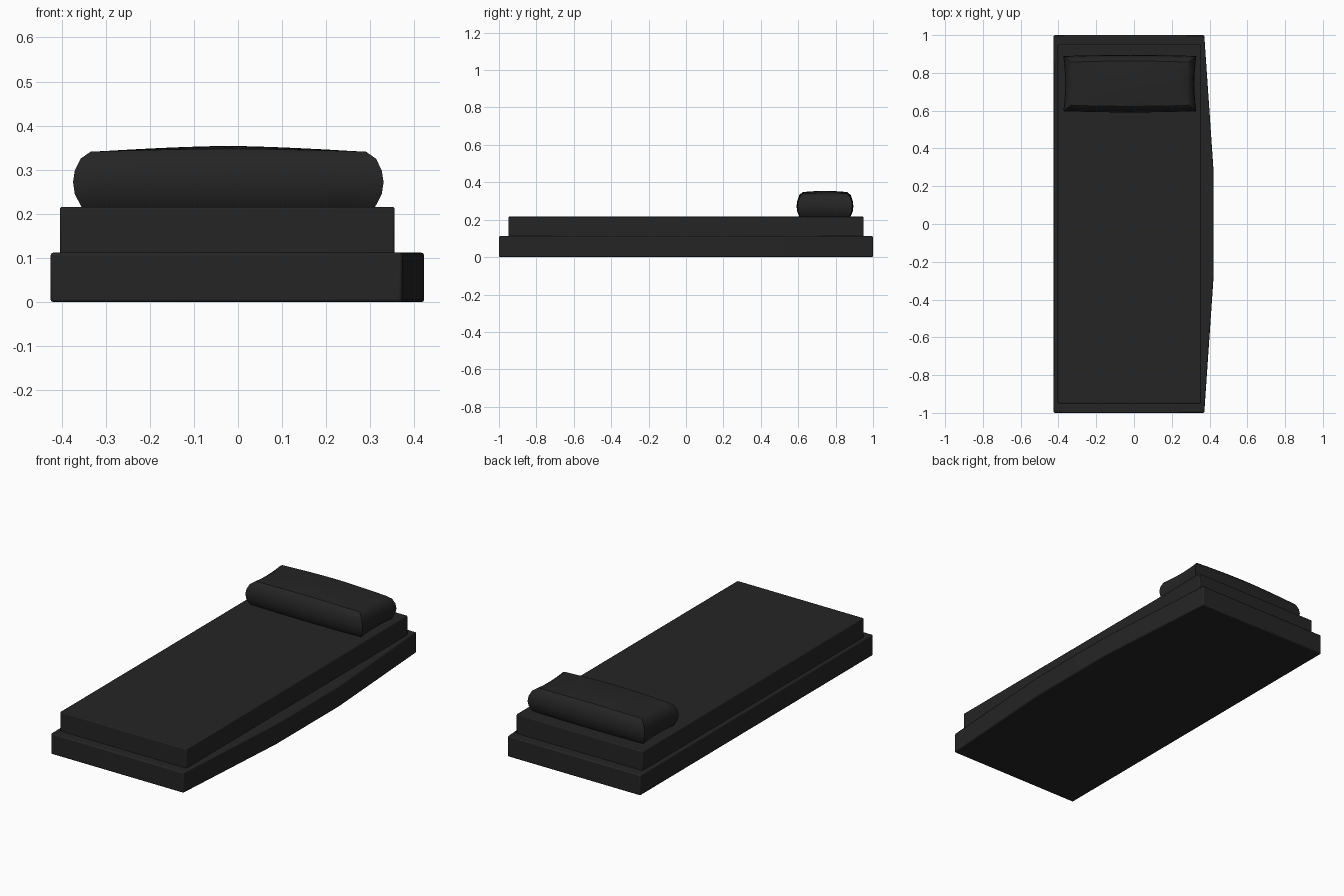
import bpy, bmesh, math

if "Cube" in bpy.data.objects:
    bpy.data.objects.remove(bpy.data.objects["Cube"])

charcoal = bpy.data.materials.new("charcoal")
charcoal.diffuse_color = (0.018, 0.018, 0.018, 1)
charcoal.use_nodes = True
charcoal.node_tree.nodes["Principled BSDF"].inputs["Base Color"].default_value = charcoal.diffuse_color


def finish(name, bm):
    bmesh.ops.recalc_face_normals(bm, faces=bm.faces)
    me = bpy.data.meshes.new(name)
    bm.to_mesh(me)
    bm.free()
    me.materials.append(charcoal)
    ob = bpy.data.objects.new(name, me)
    bpy.context.collection.objects.link(ob)
    bpy.ops.object.select_all(action='DESELECT')
    ob.select_set(True)
    bpy.context.view_layer.objects.active = ob
    bpy.ops.object.shade_smooth_by_angle(angle=math.radians(35))
    return ob


def slab(name, outline, z0, z1, bevel):
    bm = bmesh.new()
    face = bm.faces.new([bm.verts.new((x, y, z0)) for x, y in outline])
    top = bmesh.ops.extrude_face_region(bm, geom=[face])["geom"]
    bmesh.ops.translate(bm, vec=(0, 0, z1 - z0),
                        verts=[g for g in top if isinstance(g, bmesh.types.BMVert)])
    ob = finish(name, bm)
    mod = ob.modifiers.new("soft_edges", 'BEVEL')
    mod.width, mod.segments = bevel, 2
    mod.limit_method = 'ANGLE'
    mod.angle_limit = math.radians(40)


# Base: straight on the left, bowed out on the right
slab("base", [(-0.425, -1), (0.372, -1), (0.422, -0.27), (0.422, 0.27),
              (0.372, 1), (-0.425, 1)], 0, 0.112, 0.006)

# Mattress
slab("mattress", [(-0.404, -0.95), (0.355, -0.95), (0.355, 0.95), (-0.404, 0.95)],
     0.105, 0.216, 0.005)

# Pillow: crowned top grid, then rings pulled down round the rim
RINGS = [(0.040, 0.341), (0.017, 0.325), (0.004, 0.298), (0.0, 0.272),
         (0.004, 0.245), (0.020, 0.214), (0.030, 0.205)]
bm = bmesh.new()
bmesh.ops.create_grid(bm, x_segments=12, y_segments=6, size=1)
edges = [e for e in bm.edges if e.is_boundary]
for k in range(1, len(RINGS)):
    geom = bmesh.ops.extrude_edge_only(bm, edges=edges)["geom"]
    for g in geom:
        if isinstance(g, bmesh.types.BMVert):
            g.co.z = k
    edges = [g for g in geom if isinstance(g, bmesh.types.BMEdge)]
bmesh.ops.contextual_create(bm, geom=edges)
for v in bm.verts:
    u, w, k = v.co.x, v.co.y, round(v.co.z)
    inset, z = RINGS[k]
    x = u * (0.352 - inset - 0.010 * (1 - w * w))       # ends pinched inward
    y = w * (0.146 - inset * 0.8 + 0.006 * (1 - u * u))  # long sides bulge
    if k == 0:
        z += 0.013 * (1 - abs(u) ** 1.5) * (1 - 0.5 * w * w)
    elif k == 1:
        z += 0.006 * (1 - u * u)
    v.co = (x - 0.022, y + 0.743, z)
finish("pillow", bm)
